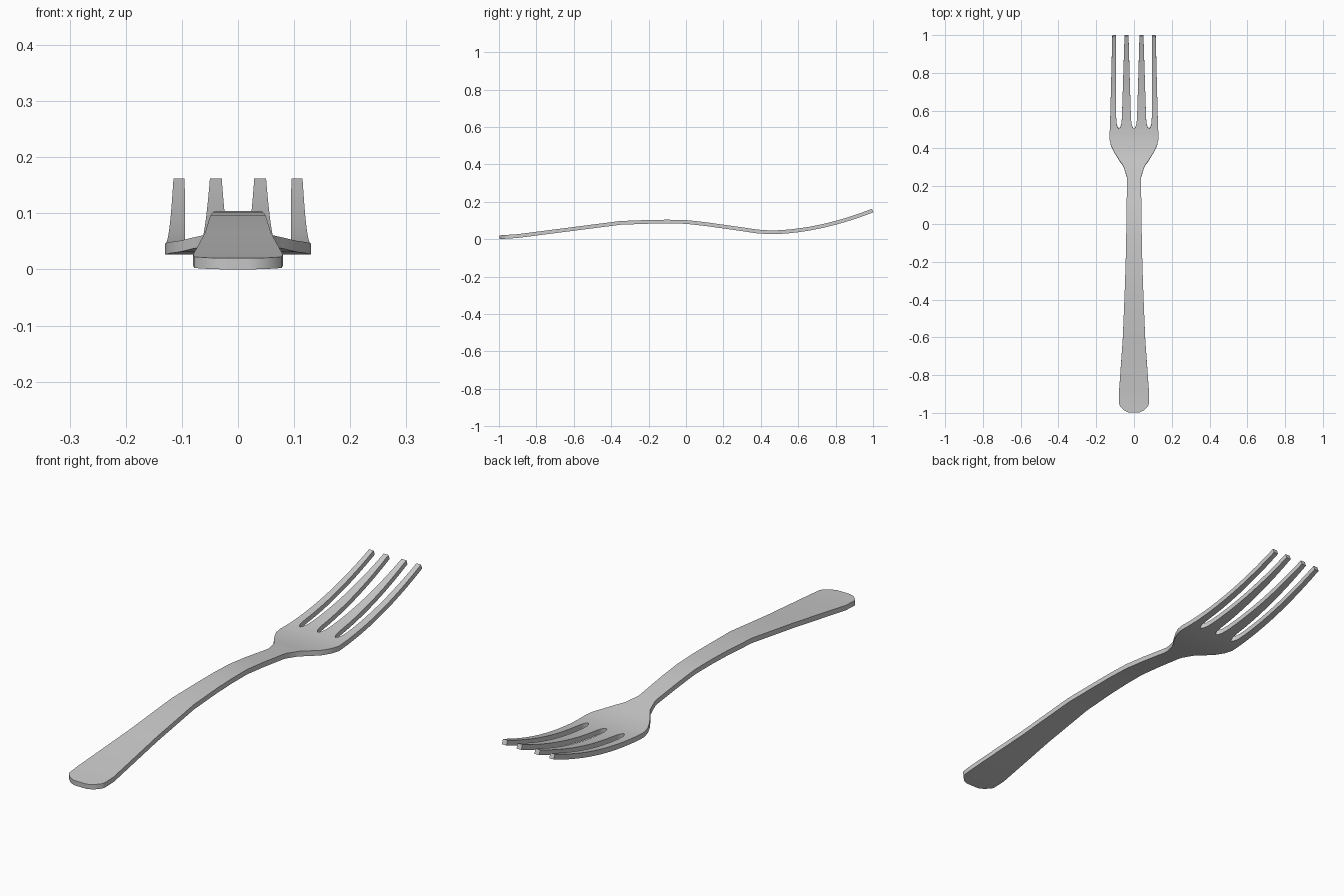
import bpy, bmesh

if "Cube" in bpy.data.objects:
    bpy.data.objects.remove(bpy.data.objects["Cube"])

# Side profile: (y, z) of the mid surface, handle end to head
PROFILE = [(-1, .010), (-.9, .0165), (-.6, .055), (-.35, .087), (-.2, .0925), (-.1, .094),
           (0, .092), (.1, .081), (.23, .063), (.3, .053), (.38, .041), (.45, .0365)]
# Plan outline: (y, half width)
OUTLINE = [(-.997, .028), (-.987, .052), (-.965, .074), (-.955, .078), (-.9, .080),
           (-.6, .059), (-.35, .049), (-.2, .044), (-.1, .042), (0, .040), (.1, .039),
           (.23, .037), (.25, .038), (.305, .056), (.34, .080), (.38, .105),
           (.415, .122), (.45, .130), (.48, .129), (.505, .128)]
# Tine edges at each y: inner tine (x0, x1), outer tine (x0, x1)
TINES = [(.505, 0, .079, .079, .128), (.512, .007, .073, .086, .1278),
         (.53, .013, .067, .092, .127), (.56, .016, .064, .094, .126),
         (.75, .022, .058, .0945, .121), (.998, .029, .050, .095, .115)]
FRACTIONS = (-1, -.079 / .128, 0, .079 / .128, 1)


def lerp_table(table, y):
    for a, b in zip(table, table[1:]):
        if y <= b[0]:
            t = max(0, (y - a[0]) / (b[0] - a[0]))
            return [p + (q - p) * t for p, q in zip(a[1:], b[1:])]
    return table[-1][1:]


def height(y):
    if y > .45:
        return .0365 + .1165 * ((y - .45) / .548) ** 1.85
    return lerp_table(PROFILE, y)[0]


bm = bmesh.new()


def add_strip(rows):
    """Quad sheet from rows of (y, [x...])."""
    grid = [[bm.verts.new((x, y, height(y))) for x in xs] for y, xs in rows]
    for r0, r1 in zip(grid, grid[1:]):
        for i in range(len(r0) - 1):
            bm.faces.new((r0[i], r0[i + 1], r1[i + 1], r1[i]))


# Handle and head
add_strip([(y, [f * w for f in FRACTIONS]) for y, w in OUTLINE])

# Four tines, with rounded slot roots
ys = [t[0] for t in TINES[:4]] + [.56 + (.998 - .56) * i / 9 for i in range(1, 10)]
for k in (0, 2):
    for side in (1, -1):
        rows = []
        for y in ys:
            e = lerp_table(TINES, y)
            rows.append((y, sorted((side * e[k], side * e[k + 1]))))
        add_strip(rows)

bmesh.ops.remove_doubles(bm, verts=bm.verts, dist=1e-4)
bmesh.ops.recalc_face_normals(bm, faces=bm.faces)
mesh = bpy.data.meshes.new("fork")
bm.to_mesh(mesh)
bm.free()
fork = bpy.data.objects.new("fork", mesh)
bpy.context.collection.objects.link(fork)

# Sheet metal thickness
solid = fork.modifiers.new("thickness", 'SOLIDIFY')
solid.thickness = .02
solid.offset = 0

bpy.context.view_layer.objects.active = fork
fork.select_set(True)
bpy.ops.object.modifier_apply(modifier=solid.name)
bpy.ops.object.shade_smooth_by_angle(angle=.6)
